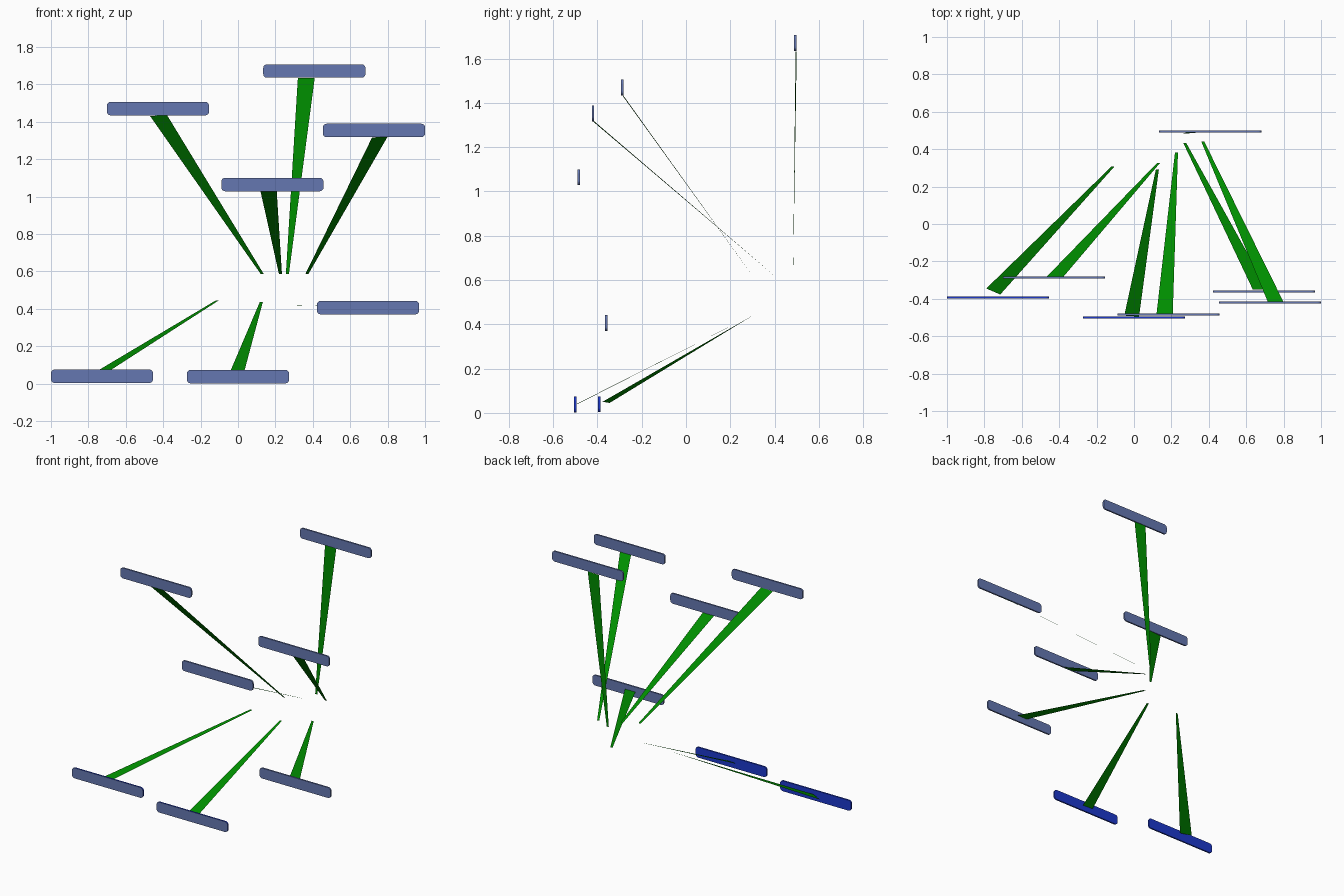
import bpy, bmesh, math

if "Cube" in bpy.data.objects:
    bpy.data.objects.remove(bpy.data.objects["Cube"])

def material(name, rgb):
    m = bpy.data.materials.new(name)
    m.diffuse_color = (*rgb, 1)
    m.use_nodes = True
    m.node_tree.nodes["Principled BSDF"].inputs["Base Color"].default_value = m.diffuse_color
    return m

SLATE = material("slate blue", (0.128, 0.185, 0.44))
NAVY = material("deep blue", (0.012, 0.04, 0.60))
GREEN = material("green", (0.0, 0.27, 0.0))

W, H, T, R = 0.546, 0.072, 0.011, 0.02   # plate width, height, thickness, corner radius

def add_object(name, bm, mats):
    me = bpy.data.meshes.new(name)
    bm.to_mesh(me)
    bm.free()
    for m in mats:
        me.materials.append(m)
    ob = bpy.data.objects.new(name, me)
    bpy.context.collection.objects.link(ob)
    return ob

def plate(name, x, y, z, back):
    """Rounded label plate facing the front; sides and back take the second colour."""
    bm = bmesh.new()
    ring = []
    for i, (sx, sz) in enumerate([(1, 1), (-1, 1), (-1, -1), (1, -1)]):
        for k in range(6):
            a = math.pi / 2 * (i + k / 5)
            ring.append(bm.verts.new((x + sx * (W / 2 - R) + R * math.cos(a), y - T / 2,
                                      z + sz * (H / 2 - R) + R * math.sin(a))))
    face = bm.faces.new(ring)
    ext = bmesh.ops.extrude_face_region(bm, geom=[face], use_keep_orig=True)
    moved = [v for v in ext["geom"] if isinstance(v, bmesh.types.BMVert)]
    bmesh.ops.translate(bm, verts=moved, vec=(0, T, 0))
    bmesh.ops.recalc_face_normals(bm, faces=bm.faces[:])
    for f in bm.faces:
        f.material_index = 0 if f.normal.y < -0.9 else 1
    add_object(name, bm, [SLATE, back])

def pointer(name, left, right, tip):
    """Flat blade tapering from a wide edge at the plate to a narrow tip."""
    bm = bmesh.new()
    x, y, z = tip
    pts = [left, right, (x + 0.008, y, z), (x - 0.008, y, z)]
    bm.faces.new([bm.verts.new(p) for p in pts])
    add_object(name, bm, [GREEN])

# part name: plate centre, plate back colour, blade left / right / tip
CALLOUTS = {
    "top_rear": ((0.408, 0.494, 1.671), SLATE,
                 (0.32, 0.50, 1.633), (0.41, 0.495, 1.633), (0.264, 0.483, 0.585)),
    "upper_left": ((-0.428, -0.287, 1.47), SLATE,
                   (-0.47, -0.285, 1.43), (-0.38, -0.285, 1.436), (0.13, 0.325, 0.585)),
    "upper_right": ((0.727, -0.42, 1.353), SLATE,
                    (0.717, -0.42, 1.316), (0.80, -0.418, 1.32), (0.368, 0.44, 0.585)),
    "middle": ((0.184, -0.485, 1.064), SLATE,
               (0.12, -0.485, 1.03), (0.207, -0.485, 1.03), (0.227, 0.382, 0.585)),
    "lower_right": ((0.695, -0.36, 0.406), SLATE,
                    (0.635, -0.35, 0.41), (0.715, -0.35, 0.41), (0.272, 0.432, 0.42)),
    "bottom_left": ((-0.727, -0.392, 0.039), NAVY,
                    (-0.79, -0.345, 0.045), (-0.715, -0.377, 0.05), (-0.113, 0.307, 0.443)),
    "bottom_middle": ((0.0, -0.5, 0.037), NAVY,
                      (-0.052, -0.49, 0.04), (0.027, -0.495, 0.04), (0.125, 0.292, 0.437)),
}

# Seven plates, each with its blade
for part, (centre, back, left, right, tip) in CALLOUTS.items():
    plate(part + "_plate", *centre, back)
    pointer(part + "_pointer", left, right, tip)
